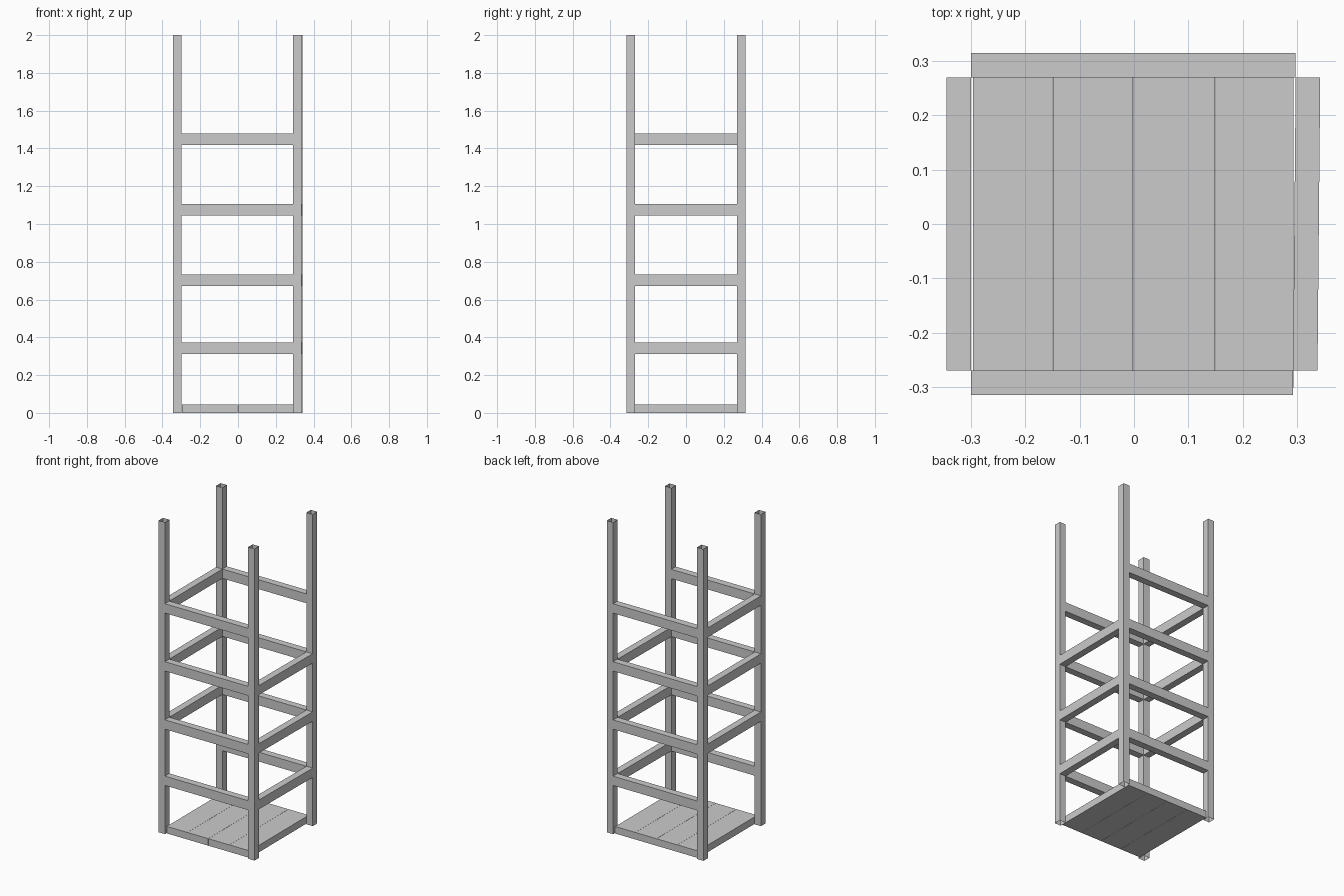
import bpy, bmesh

if "Cube" in bpy.data.objects:
    bpy.data.objects.remove(bpy.data.objects["Cube"])


def prism(name, corners, axis, a, b, capped=False):
    """Sweep a four-sided section from a to b along x, y or z.
    corners are the sections at both ends, in the two remaining axes."""
    bm = bmesh.new()
    rings = []
    for t, ring in zip((a, b), corners):
        verts = []
        for p in ring:
            co = list(p)
            co.insert(axis, t)
            verts.append(bm.verts.new(co))
        rings.append(verts)
    for i in range(4):
        j = (i + 1) % 4
        bm.faces.new((rings[0][i], rings[0][j], rings[1][j], rings[1][i]))
    if capped:
        bm.faces.new(rings[0][::-1])
        bm.faces.new(rings[1])
    bmesh.ops.recalc_face_normals(bm, faces=bm.faces)
    # open tubes: make sure the walls face outwards
    c = sum((v.co for v in bm.verts), bm.verts[:][0].co * 0) / len(bm.verts)
    f = bm.faces[:][0]
    if (f.calc_center_median() - c).dot(f.normal) < 0:
        bmesh.ops.reverse_faces(bm, faces=bm.faces[:])
    me = bpy.data.meshes.new(name)
    bm.to_mesh(me)
    bm.free()
    ob = bpy.data.objects.new(name, me)
    bpy.context.collection.objects.link(ob)
    return ob


def rect(u0, u1, v0, v1):
    return [(u0, v0), (u1, v0), (u1, v1), (u0, v1)]


W = 0.045                      # tube width
LEFT, FRONT, BACK = -0.344, -0.314, 0.269
RIGHT_F, RIGHT_B = 0.292, 0.297   # right side is very slightly skewed

# four open-ended square tube posts
for name, x, y in (("front_left_post", LEFT, FRONT), ("back_left_post", LEFT, BACK),
                   ("front_right_post", RIGHT_F, FRONT), ("back_right_post", RIGHT_B, BACK)):
    s = rect(x, x + W, y, y + W)
    prism(name, (s, s), 2, 0.0, 2.0)

# rails between the posts, four levels; each side leaves one opening
for i, z in enumerate((0.312, 0.673, 1.046, 1.418)):
    top = z + 0.06
    s = rect(FRONT, FRONT + W, z, top)
    prism(f"front_rail_{i}", (s, s), 0, LEFT + W, RIGHT_F)
    s = rect(BACK, BACK + W, z, top)
    prism(f"back_rail_{i}", (s, s), 0, LEFT + W, RIGHT_B)
    if i > 0:
        s = rect(LEFT, LEFT + W, z, top)
        prism(f"left_rail_{i}", (s, s), 1, FRONT + W, BACK)
    if i < 3:
        prism(f"right_rail_{i}", (rect(RIGHT_F, RIGHT_F + W, z, top),
                                  rect(RIGHT_B, RIGHT_B + W, z, top)),
              1, FRONT + W, BACK)

# four floor planks
edges = (-0.296, -0.149, -0.001, 0.149, 0.293)
for i in range(4):
    s = rect(edges[i] + 0.0005, edges[i + 1] - 0.0005, 0.0, 0.045)
    prism(f"floor_plank_{i}", (s, s), 1, -0.3, 0.3, capped=True)
